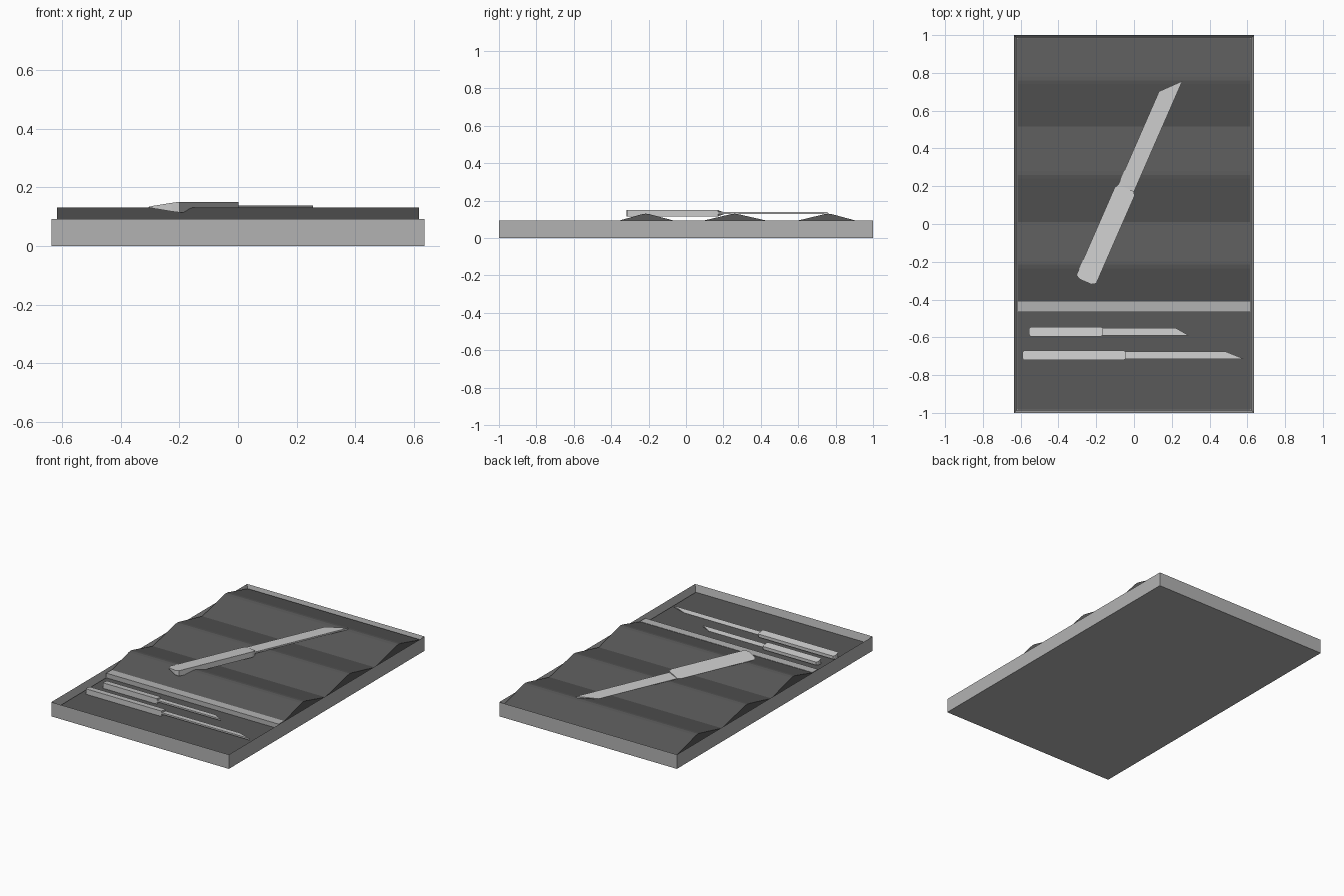
import bpy, bmesh, math
from mathutils import Matrix

if "Cube" in bpy.data.objects:
    bpy.data.objects.remove(bpy.data.objects["Cube"])


def grey(name, v):
    m = bpy.data.materials.new(name)
    m.diffuse_color = (v, v, v, 1)
    m.use_nodes = True
    m.node_tree.nodes["Principled BSDF"].inputs["Base Color"].default_value = m.diffuse_color
    return m


TRAY = grey("tray_grey", 0.45)
DARK = grey("liner_dark", 0.10)


def finish(name, bm, mat=None):
    bmesh.ops.recalc_face_normals(bm, faces=bm.faces)
    me = bpy.data.meshes.new(name)
    bm.to_mesh(me)
    bm.free()
    ob = bpy.data.objects.new(name, me)
    bpy.context.collection.objects.link(ob)
    if mat:
        me.materials.append(mat)
    return ob


def prism(name, lower, upper, mat=None, matrix=None):
    """Solid between two matching outlines."""
    bm = bmesh.new()
    a = [bm.verts.new(p) for p in lower]
    b = [bm.verts.new(p) for p in upper]
    bm.faces.new(a)
    bm.faces.new(b)
    n = len(a)
    for i in range(n):
        j = (i + 1) % n
        bm.faces.new((a[i], a[j], b[j], b[i]))
    if matrix:
        bm.transform(matrix)
    return finish(name, bm, mat)


def box(name, x0, x1, y0, y1, z0, z1, mat):
    ring = [(x0, y0), (x1, y0), (x1, y1), (x0, y1)]
    return prism(name, [(x, y, z0) for x, y in ring], [(x, y, z1) for x, y in ring], mat)


X, Y, T, H, FLOOR = 0.635, 1.0, 0.018, 0.092, 0.05

# Tray: one open box, recessed by inset
bm = bmesh.new()
bmesh.ops.create_cube(bm, size=1)
for v in bm.verts:
    v.co.x *= 2 * X
    v.co.y *= 2 * Y
    v.co.z = 0 if v.co.z < 0 else H
top = max(bm.faces, key=lambda f: f.calc_center_median().z)
bmesh.ops.inset_region(bm, faces=[top], thickness=T)
for v in top.verts:
    v.co.z = FLOOR - 0.01
finish("tray", bm, TRAY)

# Flat liner in the front compartment and the divider bar
XI, YI = X - T, Y - T
box("front_liner", -XI, XI, -YI, -0.465, FLOOR - 0.01, FLOOR, DARK)
box("divider", -XI, XI, -0.465, -0.41, FLOOR - 0.01, 0.08, TRAY)

# Ridged liner: zigzag side profile, with slightly blunted peaks, across the tray
profile = [(-0.41, FLOOR - 0.01), (-0.41, 0.078)]
for peak, valley in ((-0.215, 0.01), (0.26, 0.515), (0.76, YI)):
    profile += [(peak - 0.02, 0.127), (peak, 0.13), (peak + 0.02, 0.127), (valley, 0.073)]
profile.append((YI, FLOOR - 0.01))
prism("ridged_liner", [(-XI, y, z) for y, z in profile],
      [(XI, y, z) for y, z in profile], DARK)


def wedge(name, outline, z, half, thin, matrix):
    """Plan outline given thickness that falls from the spine (-y) to the edge (+y)."""
    ys = [p[1] for p in outline]
    lo, hi = min(ys), max(ys)

    def t(y):
        return half + (thin - half) * (y - lo) / (hi - lo)
    prism(name, [(x, y, z - t(y)) for x, y in outline],
          [(x, y, z + t(y)) for x, y in outline], None, matrix)


def knife(name, joint, angle, z, handle, blade, point, w, thin):
    m = Matrix.Translation((joint[0], joint[1], 0)) @ Matrix.Rotation(math.radians(angle), 4, 'Z')
    h, c, b = w / 2, w * 0.2, w * 0.4
    # Handle with clipped corners
    wedge(name + "_handle",
          [(-handle + c * .6, -h), (-c, -h), (0, -h + c * .5), (0, h - c * .5), (-c, h),
           (-handle + c * .6, h), (-handle, h - c), (-handle, -h + c)],
          z, 0.018, thin, m)
    # Blade with an angled tip, spine on the -y side
    wedge(name + "_blade",
          [(-0.01, -b), (blade, -b), (blade - point, b), (-0.01, b)],
          z + 0.001, 0.005, 0.001, m)


# Large knife resting on the ridges, two slim knives in the front compartment
a = math.radians(66.4)
joint = (0.158 * math.cos(a) - 0.114 * math.sin(a), 0.158 * math.sin(a) + 0.114 * math.cos(a))
knife("large_knife", joint, 66.4, 0.132, 0.541, 0.638, 0.10, 0.114, 0.001)
knife("small_knife", (-0.165, -0.57), 0, 0.067, 0.39, 0.455, 0.07, 0.05, 0.010)
knife("medium_knife", (-0.045, -0.695), 0, 0.067, 0.545, 0.63, 0.10, 0.05, 0.010)
